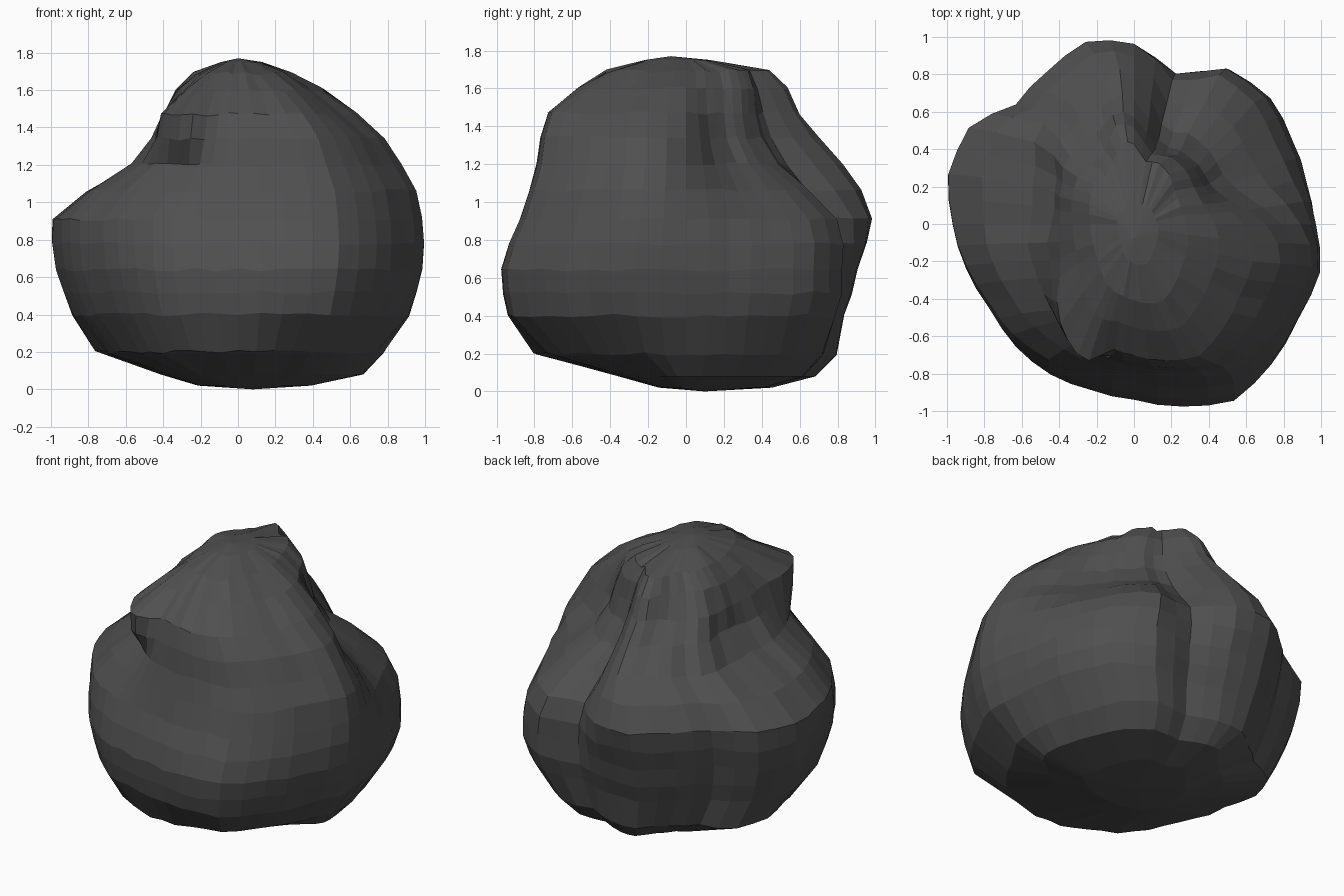
import bpy, bmesh, math, random

default = bpy.data.objects.get("Cube")
if default:
    bpy.data.objects.remove(default, do_unlink=True)

random.seed(4)
COLUMNS = 48

# Widest outline: radius at every 15 degrees, counter-clockwise from +x
OUTLINE = [.98, .96, .97, 1.02, 1.02, .91, .98, 1.01, .94, .9, 1.03, 1.04,
           .98, .94, .91, .92, .92, .91, .93, 1, 1.08, 1.05, 1.02, 1.03]

# Height, then reach to the -x, +x, -y and +y sides
RINGS = [(.02, .2, .4, .15, .45), (.08, .38, .69, .38, .68),
         (.2, .72, .8, .85, .79), (.4, .88, .92, .96, .83),
         (.52, .93, .96, .98, .87), (.64, .97, .99, .99, .9),
         (.78, .99, 1, .95, .95), (.91, .99, .99, .89, .98),
         (1.06, .83, .96, .84, .93), (1.2, .6, .88, .8, .84),
         (1.34, .49, .79, .78, .71), (1.47, .43, .64, .74, .58),
         (1.6, .34, .46, .58, .48), (1.69, .24, .29, .43, .4),
         (1.75, .09, .13, .22, .12)]

# Folds: angle, height, angular width, height width, depth (negative bulges)
FOLDS = [(44, 1.3, 40, .33, .4),        # broad hollow above the back bulb
         (45, .45, 30, .2, -.06),       # foot of the back bulb
         (73, 1.0, 9, .3, .06),         # crease beside the back ridge
         (98, 1.62, 14, .15, -.12),     # top of the back ridge
         (107, 1.3, 8, .2, .06),        # groove behind the ridge
         (135, 1.3, 13, .22, -.08),     # rear ridge
         (167, 1.32, 15, .2, .14),      # saddle over the side bulge
         (225, 1.45, 22, .15, -.27),    # front shoulder
         (235, 1.17, 14, .1, .07),      # pocket under the shoulder
         (315, .12, 35, .17, .14),      # tucked-in underside
         (150, .1, 25, .15, -.1)]


def outline_radius(angle):
    step = angle / 15
    i = int(step)
    t = step - i
    return OUTLINE[i % 24] * (1 - t) + OUTLINE[(i + 1) % 24] * t


def fold_scale(angle, z):
    scale = 1
    for a, h, wide, tall, depth in FOLDS:
        turn = (angle - a + 180) % 360 - 180
        # flat-floored across, soft in height
        scale -= depth * math.exp(-(turn / wide) ** 4 - ((z - h) / tall) ** 2)
    return scale


def ring_point(angle, ring):
    z, left, right, front, back = ring
    r = outline_radius(angle) * fold_scale(angle, z)
    x = r * math.cos(math.radians(angle))
    y = r * math.sin(math.radians(angle))
    x *= right if x > 0 else left
    y *= (back if y > 0 else front) / .98
    # slight unevenness between facets
    lift = random.uniform(-.01, .01) if .1 < z < 1.7 else 0
    return x, y, z + lift


# Lumpy body lofted through the rings
bm = bmesh.new()
loops = []
for ring in RINGS:
    loops.append([bm.verts.new(ring_point(360 * i / COLUMNS, ring))
                  for i in range(COLUMNS)])
for low, high in zip(loops, loops[1:]):
    for i in range(COLUMNS):
        j = (i + 1) % COLUMNS
        bm.faces.new((low[i], low[j], high[j], high[i]))

# Closing fans at the base and the crown
base = bm.verts.new((.08, .1, 0))
crown = bm.verts.new((0, -.08, 1.77))
for i in range(COLUMNS):
    j = (i + 1) % COLUMNS
    bm.faces.new((base, loops[0][j], loops[0][i]))
    bm.faces.new((crown, loops[-1][i], loops[-1][j]))
bmesh.ops.recalc_face_normals(bm, faces=bm.faces)

mesh = bpy.data.meshes.new("lumpy_body")
bm.to_mesh(mesh)
bm.free()

# Dark grey colour
grey = bpy.data.materials.new("dark grey")
grey.use_nodes = True
colour = (.08, .08, .08, 1)
grey.diffuse_color = colour
bsdf = next(n for n in grey.node_tree.nodes if n.type == 'BSDF_PRINCIPLED')
bsdf.inputs["Base Color"].default_value = colour
bsdf.inputs["Roughness"].default_value = .8
mesh.materials.append(grey)

body = bpy.data.objects.new("lumpy_body", mesh)
bpy.context.collection.objects.link(body)
